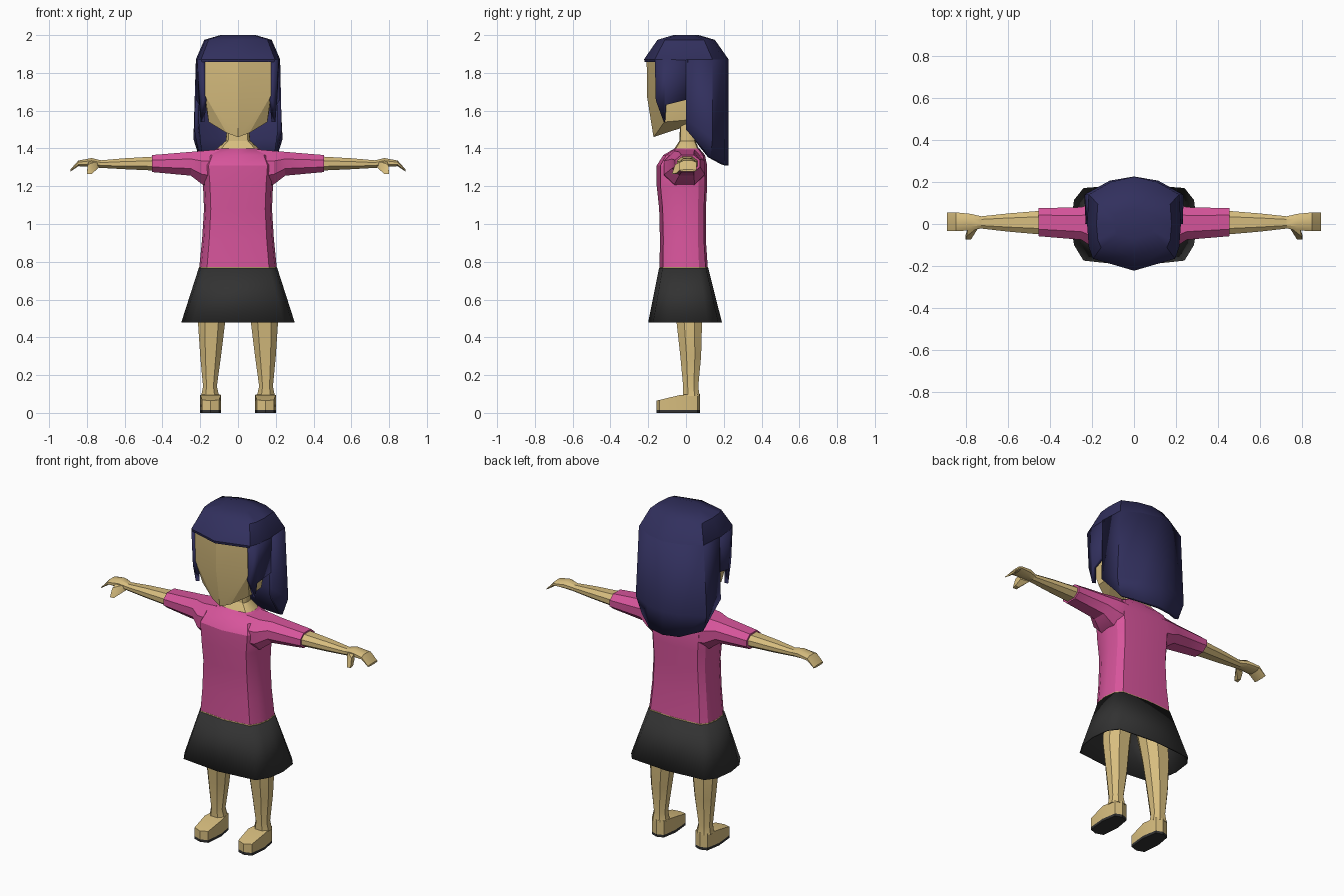
import bpy, bmesh, math

if "Cube" in bpy.data.objects:
    bpy.data.objects.remove(bpy.data.objects["Cube"])


def material(name, rgb):
    m = bpy.data.materials.new(name)
    m.use_nodes = True
    m.diffuse_color = (*rgb, 1)
    m.node_tree.nodes["Principled BSDF"].inputs["Base Color"].default_value = (*rgb, 1)
    return m


SKIN = material("skin", (0.68, 0.51, 0.21))
PINK = material("pink_cloth", (0.68, 0.09, 0.33))
BLACK = material("black_cloth", (0.032, 0.032, 0.032))
HAIR = material("navy_hair", (0.031, 0.029, 0.11))


def finish(name, bm, mat, mirror=False, thick=0, angle=30, recalc=True):
    if recalc:
        bmesh.ops.recalc_face_normals(bm, faces=bm.faces)
    me = bpy.data.meshes.new(name)
    bm.to_mesh(me)
    bm.free()
    me.materials.append(mat)
    for p in me.polygons:
        p.use_smooth = True
    me.set_sharp_from_angle(angle=math.radians(angle))
    ob = bpy.data.objects.new(name, me)
    bpy.context.collection.objects.link(ob)
    if thick:
        s = ob.modifiers.new("thickness", "SOLIDIFY")
        s.thickness, s.offset = thick, -1
    if mirror:
        ob.modifiers.new("mirror", "MIRROR")
    return ob


def loft(name, rings, mat, closed=True, caps=True, **kw):
    """Skin a list of point rings, each running anticlockwise."""
    bm = bmesh.new()
    rows = [[bm.verts.new(p) for p in r] for r in rings]
    n = len(rows[0])
    for a, b in zip(rows, rows[1:]):
        for i in range(n if closed else n - 1):
            j = (i + 1) % n
            bm.faces.new((a[i], a[j], b[j], b[i]))
    if closed and caps:
        bm.faces.new(rows[0][::-1])
        bm.faces.new(rows[-1])
    return finish(name, bm, mat, recalc=closed and caps, **kw)


def hull(name, pts, mat, **kw):
    bm = bmesh.new()
    for p in pts:
        bm.verts.new(p)
    res = bmesh.ops.convex_hull(bm, input=bm.verts[:])
    junk = [v for v in res["geom_interior"] if isinstance(v, bmesh.types.BMVert)]
    bmesh.ops.delete(bm, geom=junk, context="VERTS")
    bmesh.ops.dissolve_limit(bm, angle_limit=0.02, verts=bm.verts[:], edges=bm.edges[:])
    return finish(name, bm, mat, **kw)


def both(half):
    """Close a half section, front centre to back centre, by mirroring it."""
    return half + [(-p[0], *p[1:]) for p in half[-2:0:-1]]


def body(z, w, yf, yb):
    return both([(0, yf, z), (.8 * w, .87 * yf, z), (.95 * w, .5 * yf, z), (w, 0, z),
                 (.95 * w, .6 * yb, z), (.8 * w, .9 * yb, z), (0, yb, z)])


OCT = [(0, .3), (0, .7), (.25, 1), (.75, 1), (1, .7), (1, .3), (.75, 0), (.25, 0)]


def limb(axis, at, a0, a1, b0, b1):
    """Eight-sided ring across the x axis (y, z spans) or z axis (x, y spans)."""
    pts = [(a0 + u * (a1 - a0), b0 + v * (b1 - b0)) for u, v in OCT]
    return [(at, a, b) if axis == "x" else (a, b, at) for a, b in pts]


# Clothes
loft("shirt", [body(*r) for r in [
    (.772, .205, -.14, .115), (.92, .19, -.138, .105), (1.08, .18, -.142, .105),
    (1.2, .185, -.155, .112), (1.31, .195, -.155, .112), (1.365, .17, -.12, .1),
    (1.4, .11, -.06, .07)]], PINK)
loft("waistband", [body(.762, .206, -.141, .116), body(.772, .206, -.141, .116)], SKIN)
loft("skirt", [body(.48, .3, -.2, .19), body(.766, .208, -.143, .118)], BLACK,
     caps=False, thick=.008, angle=15)
loft("sleeve", [limb("x", *r) for r in [
    (.1, -.12, .1, 1.19, 1.395), (.19, -.115, .1, 1.21, 1.387),
    (.25, -.075, .08, 1.256, 1.382), (.455, -.058, .075, 1.275, 1.365)]],
    PINK, mirror=True)

# Arms and hands
loft("forearm", [limb("x", *r) for r in [
    (.44, -.05, .063, 1.283, 1.357), (.6, -.036, .05, 1.29, 1.348),
    (.74, -.02, .035, 1.298, 1.336)]], SKIN, mirror=True)
loft("hand", [limb("x", *r) for r in [
    (.72, -.02, .035, 1.298, 1.336), (.775, -.03, .048, 1.303, 1.349),
    (.845, -.034, .055, 1.306, 1.336), (.888, -.034, .055, 1.277, 1.288)]],
    SKIN, mirror=True)
hull("thumb", [(x, y, z) for x, y, z in [
    (.735, -.01, 1.3), (.735, -.01, 1.335), (.79, -.02, 1.3), (.79, -.02, 1.335),
    (.77, -.058, 1.295), (.795, -.058, 1.315), (.775, -.074, 1.265), (.8, -.074, 1.265),
    (.78, -.05, 1.265), (.8, -.05, 1.27)]], SKIN, mirror=True)

# Legs, feet and soles
loft("leg", [limb("z", *r) for r in [
    (.09, .1, .195, -.015, .072), (.14, .112, .185, -.015, .065),
    (.3, .09, .2, -.03, .08), (.48, .068, .212, -.05, .085),
    (.72, .03, .19, -.08, .09)]], SKIN, mirror=True)
PLAN = [(.1, -.14), (.145, -.155), (.19, -.14), (.2, -.03),
        (.185, .06), (.145, .075), (.105, .06), (.09, -.03)]
hull("foot", [(x, y, .015) for x, y in PLAN]
     + [(x, y, min(.1, .065 + .24 * (y + .155))) for x, y in PLAN], SKIN, mirror=True)
hull("sole", [(x, y, z) for x, y in PLAN for z in (0, .016)], BLACK, mirror=True)

# Neck and head
loft("neck", [body(*r) for r in [
    (1.385, .12, -.07, .075), (1.405, .105, -.058, .065), (1.44, .065, -.035, .05),
    (1.56, .055, -.03, .045)]], SKIN)
hull("head", both([(0, -.208, 1.87), (.175, -.16, 1.87), (.18, 0, 1.87), (0, .15, 1.87)])
     + both([(0, -.207, 1.68), (.174, -.155, 1.68), (.18, 0, 1.68), (0, .15, 1.68)])
     + both([(0, -.172, 1.46), (.06, -.155, 1.482), (.155, -.115, 1.54),
             (.155, 0, 1.55), (0, .1, 1.55)]), SKIN, angle=12)

# Hair: cap with fringe, side locks, and a long back
RIM = [(0, -.222), (.195, -.165), (.215, -.11), (.223, 0), (.215, .14), (.11, .2), (0, .225)]


def cap_ring(z, sx, sy):
    return both([(x * sx, y * sy, z) for x, y in RIM])


loft("hair_cap", [cap_ring(1.857, .99, .985), cap_ring(1.872, 1, 1),
                  cap_ring(1.975, .8, .68), cap_ring(2, .42, .3)], HAIR, angle=42)
loft("side_lock", [
    [(.188, -.16, 1.655), (.198, -.118, 1.54), (.205, -.11, 1.63), (.222, .01, 1.66)],
    [(.195, -.165, 1.87), (.212, -.12, 1.87), (.215, -.11, 1.87), (.223, .01, 1.87)]],
    HAIR, closed=False, thick=.022, mirror=True)


def sweep(half):
    return half + [(-x, y, z) for x, y, z in half[-2::-1]]


loft("back_hair", [
    sweep([(.232, 0, 1.5), (.205, .13, 1.35), (.1, .205, 1.315), (0, .225, 1.31)]),
    sweep([(.23, 0, 1.56), (.236, .14, 1.45), (.115, .206, 1.45), (0, .226, 1.45)]),
    sweep([(.223, 0, 1.872), (.215, .14, 1.872), (.11, .2, 1.872), (0, .225, 1.872)])],
    HAIR, closed=False, thick=.022, angle=45)
